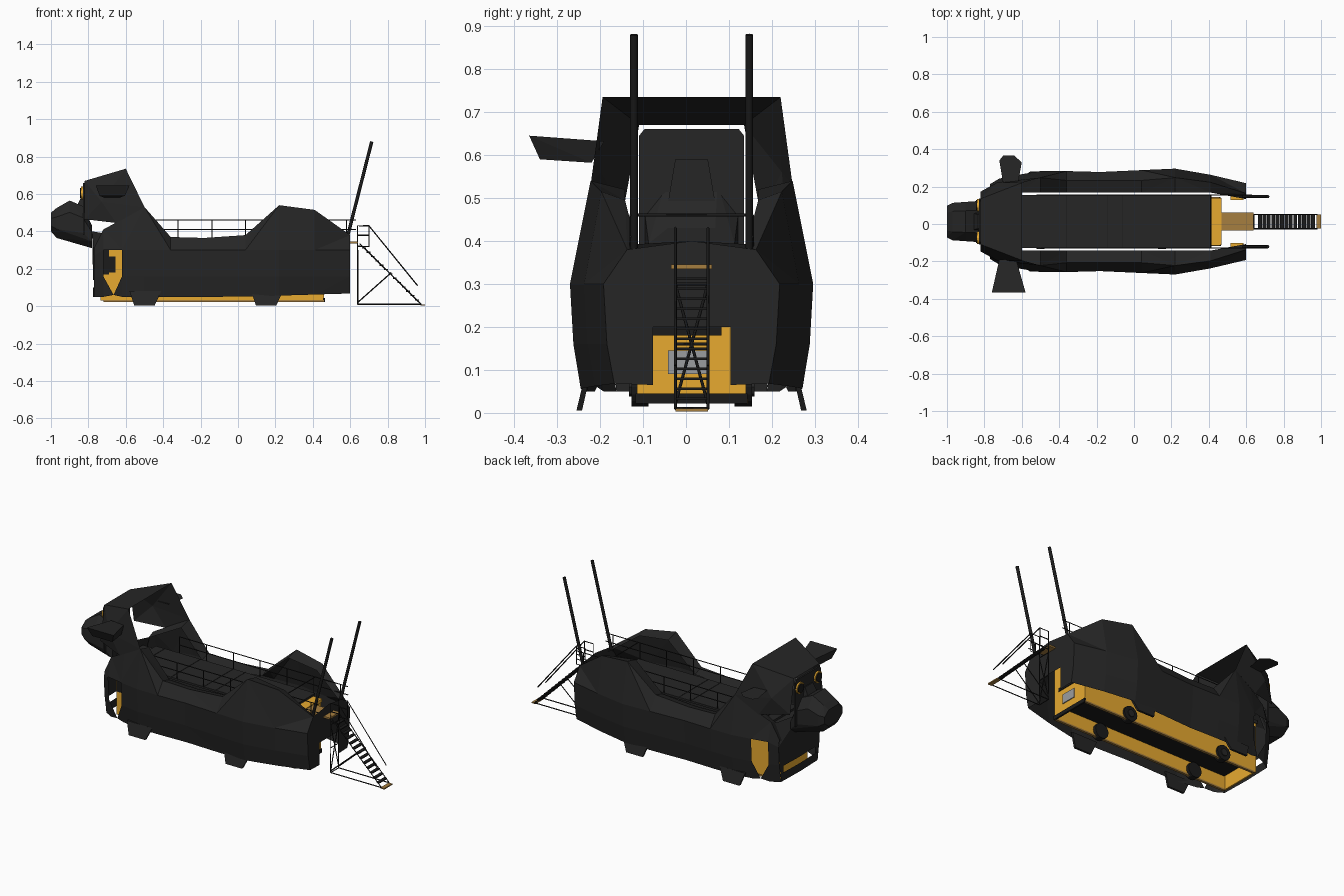
import bpy, bmesh, math
from mathutils import Vector

cube = bpy.data.objects.get("Cube")
if cube:
    bpy.data.objects.remove(cube, do_unlink=True)

MID = 0.013  # centre line of the body in y
SIDES = (("right", -1), ("left", 1))


def material(name, rgb):
    m = bpy.data.materials.new(name)
    m.use_nodes = True
    m.diffuse_color = (*rgb, 1)
    bsdf = next(n for n in m.node_tree.nodes if n.type == "BSDF_PRINCIPLED")
    bsdf.inputs["Base Color"].default_value = (*rgb, 1)
    return m


CHARCOAL = material("charcoal", (0.019, 0.019, 0.019))
BLACK = material("black metal", (0.011, 0.011, 0.011))
ORANGE = material("bus orange", (0.8, 0.4, 0.03))
GRATING = material("grating brown", (0.38, 0.21, 0.05))
GREY = material("window grey", (0.33, 0.34, 0.35))


def add(name, data, mat):
    ob = bpy.data.objects.new(name, data)
    bpy.context.collection.objects.link(ob)
    data.materials.append(mat)
    return ob


def mesh(name, verts, faces, mat):
    me = bpy.data.meshes.new(name)
    me.from_pydata(verts, [], faces)
    me.update()
    return add(name, me, mat)


def hull(name, points, mat):
    bm = bmesh.new()
    for p in points:
        bm.verts.new(p)
    bmesh.ops.convex_hull(bm, input=bm.verts)
    me = bpy.data.meshes.new(name)
    bm.to_mesh(me)
    bm.free()
    return add(name, me, mat)


def box(name, x, y, z, mat):
    return hull(name, [(a, b + MID, c) for a in x for b in y for c in z], mat)


def rods(name, segments, radius, mat, sides=0):
    cu = bpy.data.curves.new(name, "CURVE")
    cu.dimensions = "3D"
    cu.bevel_depth = radius
    cu.bevel_resolution = sides
    cu.use_fill_caps = True
    for path in segments:
        sp = cu.splines.new("POLY")
        sp.points.add(len(path) - 1)
        for point, (x, y, z) in zip(sp.points, path):
            point.co = (x, y + MID, z, 1)
    return add(name, cu, mat)


def disc(name, x, y, z, r, depth, axis, mat, n=16):
    bpy.ops.mesh.primitive_cylinder_add(vertices=n, radius=r, depth=depth, location=(x, y + MID, z))
    ob = bpy.context.object
    ob.name = name
    ob.rotation_euler = (math.pi / 2, 0, 0) if axis == "y" else (0, math.pi / 2, 0)
    ob.data.materials.append(mat)
    return ob


# Faceted side shells: x, top height, shoulder half width, widest half width
COLUMNS = [
    (-0.77, 0.31, 0.19, 0.20), (-0.72, 0.41, 0.20, 0.23), (-0.62, 0.465, 0.22, 0.25),
    (-0.50, 0.53, 0.235, 0.27), (-0.36, 0.37, 0.22, 0.27), (-0.18, 0.365, 0.22, 0.265),
    (0.04, 0.38, 0.22, 0.275), (0.22, 0.54, 0.235, 0.283), (0.41, 0.515, 0.21, 0.25),
    (0.60, 0.38, 0.15, 0.205),
]


def section(x, top, shoulder, wide):
    return [(x, min(0.155, shoulder - 0.03), top - 0.02), (x, shoulder, top),
            (x, wide, min(0.3, top - 0.04)), (x, wide - 0.008, 0.16),
            (x, wide - 0.025, 0.05 + 0.03 * max(x, 0))]


ROWS = 5
for label, s in SIDES:
    def flip(points):
        return [(x, MID + s * h, z) for x, h, z in points]

    verts, faces = [], []
    for col in COLUMNS:
        verts += section(*col)
    apex = len(verts)
    verts.append((-0.665, 0.22, 0.06))
    for c in range(len(COLUMNS) - 1):
        for r in range(ROWS - 1):
            a, b = c * ROWS + r, (c + 1) * ROWS + r
            if c == 1 and r == 2:
                continue  # side door opening
            if c == 1 and r == 3:
                faces += [(a, a + 1, apex), (b, apex, b + 1)]
            elif (c + r) % 2:
                faces += [(a, a + 1, b), (a + 1, b + 1, b)]
            else:
                faces += [(a, a + 1, b + 1), (a, b + 1, b)]
    mesh(label + "_shell", flip(verts), faces, CHARCOAL)

    # Stubby leg flaps
    for part, x in (("front_leg", -0.5), ("rear_leg", 0.15)):
        hull(f"{label}_{part}", flip([
            (x - 0.08, 0.25, 0.08), (x + 0.09, 0.25, 0.08), (x - 0.08, 0.238, 0.08),
            (x + 0.09, 0.238, 0.08), (x - 0.055, 0.268, 0.005), (x + 0.055, 0.268, 0.005),
            (x - 0.055, 0.255, 0.005), (x + 0.055, 0.255, 0.005)]), CHARCOAL)

    # Rear wall half, leaving the doorway open
    rear = section(*COLUMNS[-1])[1:] + [(0.6, 0.09, 0.065), (0.6, 0.09, 0.2),
                                        (0.6, 0, 0.2), (0.6, 0, 0.4)]
    mesh(label + "_rear_wall", flip(rear), [(0, 1, 5, 6, 7), (1, 2, 3, 4, 5)], CHARCOAL)

    # Chest half with a narrow gap above the bumper
    chest = [(-0.77, 0.2, 0.27), (-0.72, 0.17, 0.39), (-0.78, 0, 0.4), (-0.775, 0, 0.14),
             (-0.77, 0.19, 0.14), (-0.77, 0.175, 0.05), (-0.775, 0, 0.05), (-0.775, 0, 0.1),
             (-0.77, 0.18, 0.1), (-0.77, 0.15, 0.14), (-0.77, 0.15, 0.1)]
    mesh(label + "_chest", flip(chest), [(0, 1, 2), (0, 2, 3, 4), (5, 8, 7, 6), (4, 9, 10, 8)],
         CHARCOAL)

    # Hood side, fanned around the cheek
    cheek = [(-0.73, 0.21, 0.56), (-0.82, 0.122, 0.67), (-0.6, 0.207, 0.735), (-0.5, 0.235, 0.53),
             (-0.65, 0.22, 0.445), (-0.82, 0.16, 0.465)]
    mesh(label + "_hood_side", flip(cheek),
         [(0, i, i % 5 + 1) for i in range(1, 6)], CHARCOAL)

    # Eye: orange ring around a dark pupil
    disc(label + "_eye", -0.834, s * 0.087, 0.605, 0.034, 0.01, "x", ORANGE)
    disc(label + "_pupil", -0.841, s * 0.087, 0.605, 0.027, 0.006, "x", BLACK)

    # Wheels
    for part, x in (("front_wheel", -0.5), ("rear_wheel", 0.15)):
        disc(f"{label}_{part}", x, s * 0.12, 0.06, 0.045, 0.04, "y", BLACK)
        disc(f"{label}_{part}_hub", x, s * 0.142, 0.06, 0.022, 0.008, "y", CHARCOAL, 8)

    # Tall tail poles, with small ledges inside the shell
    rods(label + "_pole", [[(0.585, s * 0.134, 0.37), (0.715, s * 0.134, 0.88)]], 0.009, BLACK, 2)
    box(label + "_ledge", (0.515, 0.585), (s * 0.115, s * 0.155), (0.3, 0.307), ORANGE)

    # Deck railing
    y = s * 0.142
    rail = [[(-0.5, y, z), (0.63, y, z)] for z in (0.41, 0.46)]
    rail += [[(-0.5 + i * 0.18, y, 0.36), (-0.5 + i * 0.18, y, 0.46)] for i in range(7)]
    rods(label + "_deck_rail", rail, 0.003, BLACK)

    # Bus flank, door glass and sill
    box(label + "_bus_flank", (-0.73, 0.46), (s * 0.12, s * 0.127), (0.03, 0.345), ORANGE)
    box(label + "_door_glass", (-0.73, -0.69), (s * 0.127, s * 0.13), (0.17, 0.31), BLACK)
    box(label + "_door_window", (-0.69, -0.655), (s * 0.127, s * 0.13), (0.18, 0.265), BLACK)
    box(label + "_sill", (-0.72, 0.46), (s * 0.117, s * 0.131), (0.022, 0.032), GRATING)

# Ears: a thick one on the right, a thin leaf on the left
hull("right_ear", [p for x, w in ((-0.72, -0.04), (-0.63, 0.05)) for p in (
    (x, -0.19, 0.632), (x, -0.22, 0.582), (x + w, -0.365, 0.645), (x + w / 2, -0.34, 0.59))], CHARCOAL)
mesh("left_ear", [(-0.7, 0.22, 0.6), (-0.62, 0.22, 0.6), (-0.6, 0.33, 0.6), (-0.64, 0.365, 0.6),
                  (-0.7, 0.365, 0.6), (-0.72, 0.34, 0.6)], [range(6)], CHARCOAL)

# Head roof and face
mesh("hood_roof", [(-0.82, MID - 0.122, 0.67), (-0.82, MID + 0.122, 0.67),
                   (-0.6, MID + 0.207, 0.735), (-0.6, MID - 0.207, 0.735)], [(0, 3, 2, 1)], CHARCOAL)
hull("face_plate", [(x, MID + h, z) for x in (-0.83, -0.82) for h, z in (
    (-0.122, 0.38), (0.122, 0.38), (-0.122, 0.645), (0.122, 0.645), (-0.11, 0.66), (0.11, 0.66))],
    CHARCOAL)

# Snout lofted from octagonal rings: x, half width, bottom, top
snout = []
for x, w, low, high in ((-1, 0.085, 0.4, 0.5), (-0.97, 0.1, 0.365, 0.525), (-0.9, 0.105, 0.355, 0.565),
                        (-0.83, 0.11, 0.33, 0.535), (-0.78, 0.1, 0.31, 0.43)):
    for y, t in ((0.55, 0), (1, 0.3), (1, 0.7), (0.55, 1)):
        snout += [(x, MID + k * w * y, low + t * (high - low)) for k in (-1, 1)]
hull("snout", snout, CHARCOAL)
hull("nose_bridge", [(x, MID + k * h, z) for k in (-1, 1) for x, h, z in (
    (-0.88, 0.05, 0.5), (-0.81, 0.06, 0.46), (-0.835, 0.038, 0.59), (-0.81, 0.038, 0.59))], CHARCOAL)

# Bus body ends, floor and roof deck
box("bus_front", (-0.735, -0.725), (-0.127, 0.127), (0.03, 0.33), ORANGE)
box("bus_rear", (0.45, 0.46), (-0.127, 0.127), (0.03, 0.345), ORANGE)
box("bus_floor", (-0.72, 0.45), (-0.12, 0.12), (0.11, 0.12), BLACK)
box("bus_roof", (-0.74, 0.41), (-0.132, 0.132), (0.33, 0.35), CHARCOAL)
box("bus_rear_cap", (0.41, 0.468), (-0.125, 0.125), (0.33, 0.35), ORANGE)
box("roof_deck", (-0.66, 0.41), (-0.142, 0.142), (0.35, 0.362), CHARCOAL)
box("rear_window", (0.46, 0.465), (-0.055, 0.04), (0.09, 0.145), GREY)
box("rear_trim", (0.46, 0.464), (-0.09, 0.07), (0.18, 0.2), BLACK)
box("rear_bumper", (0.455, 0.465), (-0.13, 0.13), (0.022, 0.045), BLACK)
rods("deck_seams", [[(x, -0.142, 0.362), (x, 0.142, 0.362)]
                    for x in (-0.6, -0.36, -0.14, -0.06)], 0.002, BLACK)

# Landing and stairs
box("landing", (0.41, 0.64), (-0.048, 0.048), (0.335, 0.345), GRATING)
TOP, FOOT = Vector((0.65, 0, 0.335)), Vector((0.98, 0, 0.01))
STEPS = 14
for i in range(1, STEPS):
    p = TOP.lerp(FOOT, i / STEPS)
    box(f"stair_tread_{i}", (p.x - 0.01, p.x + 0.01), (-0.036, 0.036), (p.z - 0.003, p.z + 0.003), BLACK)
box("stair_foot", (0.975, 1.0), (-0.038, 0.038), (0.003, 0.01), GRATING)

frame = [[(0.64, -0.038, z), (0.64, 0.038, z)] for z in (0.01, 0.16, 0.3)]
for y in (-0.038, 0.038):
    frame += [
        [(TOP.x, y, TOP.z), (FOOT.x, y, FOOT.z)],
        [(0.64, y, 0.01), (0.64, y, 0.43), (0.7, y, 0.43), (0.96, y, 0.11)],
        [(0.64, y, 0.32), (0.7, y, 0.32), (0.7, y, 0.43)],
        [(0.64, y, 0.38), (0.7, y, 0.38)],
        [(0.64, y, 0.01), (0.98, y, 0.01)],
        [(0.64, y, 0.02), (0.82, y, 0.18)],
        [(0.64, y, 0.02), (0.64, -y, 0.3)],
    ]
frame.append([(0.41, -0.142, 0.46), (0.41, 0.142, 0.46)])
rods("stair_frame", frame, 0.0035, BLACK)
